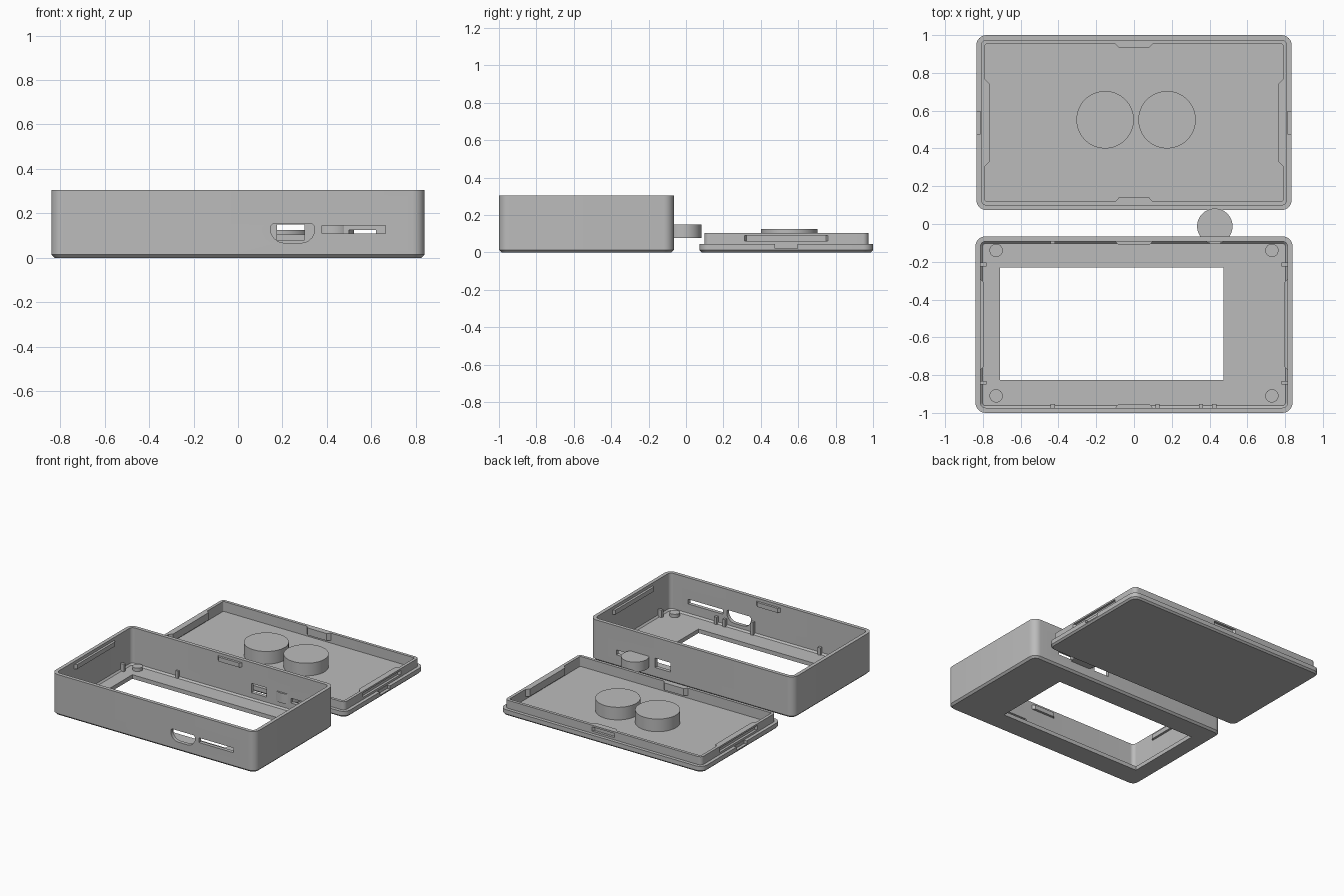
import bpy, bmesh, math
from mathutils import Matrix, Vector

if "Cube" in bpy.data.objects:
    bpy.data.objects.remove(bpy.data.objects["Cube"])

grey = bpy.data.materials.new("plain grey")
grey.diffuse_color = (0.5, 0.5, 0.5, 1)
grey.use_nodes = True
grey.node_tree.nodes["Principled BSDF"].inputs["Base Color"].default_value = grey.diffuse_color


def finish(name, bm):
    bmesh.ops.recalc_face_normals(bm, faces=bm.faces)
    me = bpy.data.meshes.new(name)
    bm.to_mesh(me)
    bm.free()
    me.materials.append(grey)
    ob = bpy.data.objects.new(name, me)
    bpy.context.collection.objects.link(ob)
    return ob


def activate(ob):
    bpy.ops.object.select_all(action='DESELECT')
    ob.select_set(True)
    bpy.context.view_layer.objects.active = ob


def smooth(ob):
    activate(ob)
    bpy.ops.object.shade_smooth_by_angle(angle=math.radians(30))


def loft(name, rings):
    """Closed solid through rings of points."""
    bm = bmesh.new()
    vs = [[bm.verts.new(p) for p in r] for r in rings]
    n = len(vs[0])
    for a, b in zip(vs, vs[1:]):
        for i in range(n):
            j = (i + 1) % n
            bm.faces.new((a[i], a[j], b[j], b[i]))
    bm.faces.new(vs[0])
    bm.faces.new(vs[-1])
    return finish(name, bm)


def rounded(x, y0, y1, r, inset, z, seg=8):
    """Rounded rectangle ring, shrunk by inset."""
    r2 = max(r - inset, 0.006)
    hx, hy, cy = x - inset - r2, (y1 - y0) / 2 - inset - r2, (y0 + y1) / 2
    pts = []
    for k, (sx, sy) in enumerate(((1, 1), (-1, 1), (-1, -1), (1, -1))):
        for i in range(seg + 1):
            a = math.pi / 2 * (k + i / seg)
            pts.append((sx * hx + r2 * math.cos(a), cy + sy * hy + r2 * math.sin(a), z))
    return pts


def prism(name, pts, z0, z1, m=Matrix.Identity(4)):
    return loft(name, [[m @ Vector((x, y, z)) for x, y in pts] for z in (z0, z1)])


def rect(x0, x1, y0, y1):
    return [(x0, y0), (x1, y0), (x1, y1), (x0, y1)]


def disc(name, x, y, r, z0, z1, n=48):
    pts = [(x + r * math.cos(math.tau * i / n), y + r * math.sin(math.tau * i / n)) for i in range(n)]
    ob = prism(name, pts, z0, z1)
    smooth(ob)
    return ob


def cut(ob, cutter):
    mod = ob.modifiers.new("cut", 'BOOLEAN')
    mod.operation, mod.solver, mod.object = 'DIFFERENCE', 'EXACT', cutter
    activate(ob)
    bpy.ops.object.modifier_apply(modifier=mod.name)
    bpy.data.objects.remove(cutter)


def bar(name, x, y, angle, length, depth, z0, z1, back=0.001):
    """Bevel-ended bar standing on a wall; angle turns it inward."""
    h = length / 2
    pts = [(-h, -back), (h, -back), (h - depth, depth), (depth - h, depth)]
    m = Matrix.Translation((x, y, 0)) @ Matrix.Rotation(math.radians(angle), 4, 'Z')
    return prism(name, pts, z0, z1, m)


# Open case
CY0, CY1 = -1.0, -0.065
case = loft("case", [rounded(0.84, CY0, CY1, 0.055, i, z) for i, z in (
    (0.014, 0), (0, 0.014), (0, 0.305), (0.027, 0.305), (0.027, 0.042), (0.038, 0.03))])
cut(case, prism("window_cutter", rect(-0.71, 0.475, -0.825, -0.23), -0.1, 0.1))

# Ports through the front and back walls (profiles in x and z)
stand = Matrix.Rotation(math.pi / 2, 4, 'X')
plug = [(0.157, 0.152), (0.147, 0.142), (0.147, 0.115), (0.16, 0.09), (0.18, 0.073), (0.205, 0.067),
        (0.287, 0.067), (0.312, 0.073), (0.332, 0.09), (0.345, 0.115), (0.345, 0.142), (0.335, 0.152)]
cut(case, prism("plug_cutter", plug, 0.95, 1.05, stand))
cut(case, prism("slot_cutter", rect(0.378, 0.664, 0.11, 0.145), 0.95, 1.05, stand))
cut(case, prism("back_port_cutter", rect(0.175, 0.30, 0.08, 0.15), 0.03, 0.12, stand))
cut(case, prism("back_slot_cutter", rect(0.50, 0.62, 0.09, 0.126), 0.03, 0.12, stand))
smooth(case)

# Snap clips just under the case rim
IX, IY0, IY1, IYM = 0.813, CY0 + 0.027, CY1 - 0.027, (CY0 + CY1) / 2
for name, x, y, a, length in (("front", 0, IY0, 0, 0.2), ("right", IX, IYM, 90, 0.48),
                              ("back", 0, IY1, 180, 0.2), ("left", -IX, IYM, -90, 0.48)):
    bar(name + "_clip", x, y, a, length, 0.017, 0.25, 0.283)

# Corner pegs and small locating ribs
for x in (-0.73, 0.73):
    for y in (-0.14, -0.91):
        disc("corner_peg", x, y, 0.035, 0.025, 0.055, 32)
    s = math.copysign(1, x)
    for y in (-0.215, -0.84):
        prism("side_rib", rect(min(s * 0.82, s * 0.782), max(s * 0.82, s * 0.782),
                               y - 0.01, y + 0.01), 0.025, 0.085)
for x, top in ((-0.43, 0.085), (0.125, 0.125), (0.355, 0.085), (0.425, 0.085)):
    prism("front_rib", rect(x - 0.011, x + 0.011, -0.98, -0.952), 0.025, top)
prism("back_rib", rect(-0.441, -0.419, -0.105, -0.085), 0.025, 0.085)

# Round disc set in the back wall
disc("wall_disc", 0.428, -0.012, 0.094, 0.077, 0.15)

# Lid tray with raised lip
LY0, LY1 = 0.073, 1.0
LYM = (LY0 + LY1) / 2
lid = loft("lid", [rounded(0.835, LY0, LY1, 0.055, i, z) for i, z in (
    (0.012, 0), (0, 0.012), (0, 0.044), (0.025, 0.044), (0.025, 0.104), (0.047, 0.104), (0.047, 0.03))])

# Pry notches on the lid ends
for s in (-1, 1):
    cut(lid, prism("notch_cutter", rect(s * 0.835 - 0.022, s * 0.835 + 0.022,
                                        LYM - 0.06, LYM + 0.06), 0.02, 0.06))

# Clip recesses outside the lip, with bumps behind them
for name, x, y, a, length in (("front", 0, LY0, 0, 0.2), ("right", 0.835, LYM, 90, 0.46),
                              ("back", 0, LY1, 180, 0.2), ("left", -0.835, LYM, -90, 0.46)):
    inward = Vector((-math.sin(math.radians(a)), math.cos(math.radians(a))))
    p = Vector((x, y)) + inward * 0.025
    cut(lid, bar("recess_cutter", p.x, p.y, a, length, 0.018, 0.06, 0.091, 0.01))
    q = Vector((x, y)) + inward * 0.047
    bar(name + "_lip_bump", q.x, q.y, a, length, 0.022, 0.05, 0.104)
smooth(lid)

# Two round pads inside the lid
for x in (-0.153, 0.175):
    disc("round_pad", x, 0.552, 0.152, 0.025, 0.124, 64)
